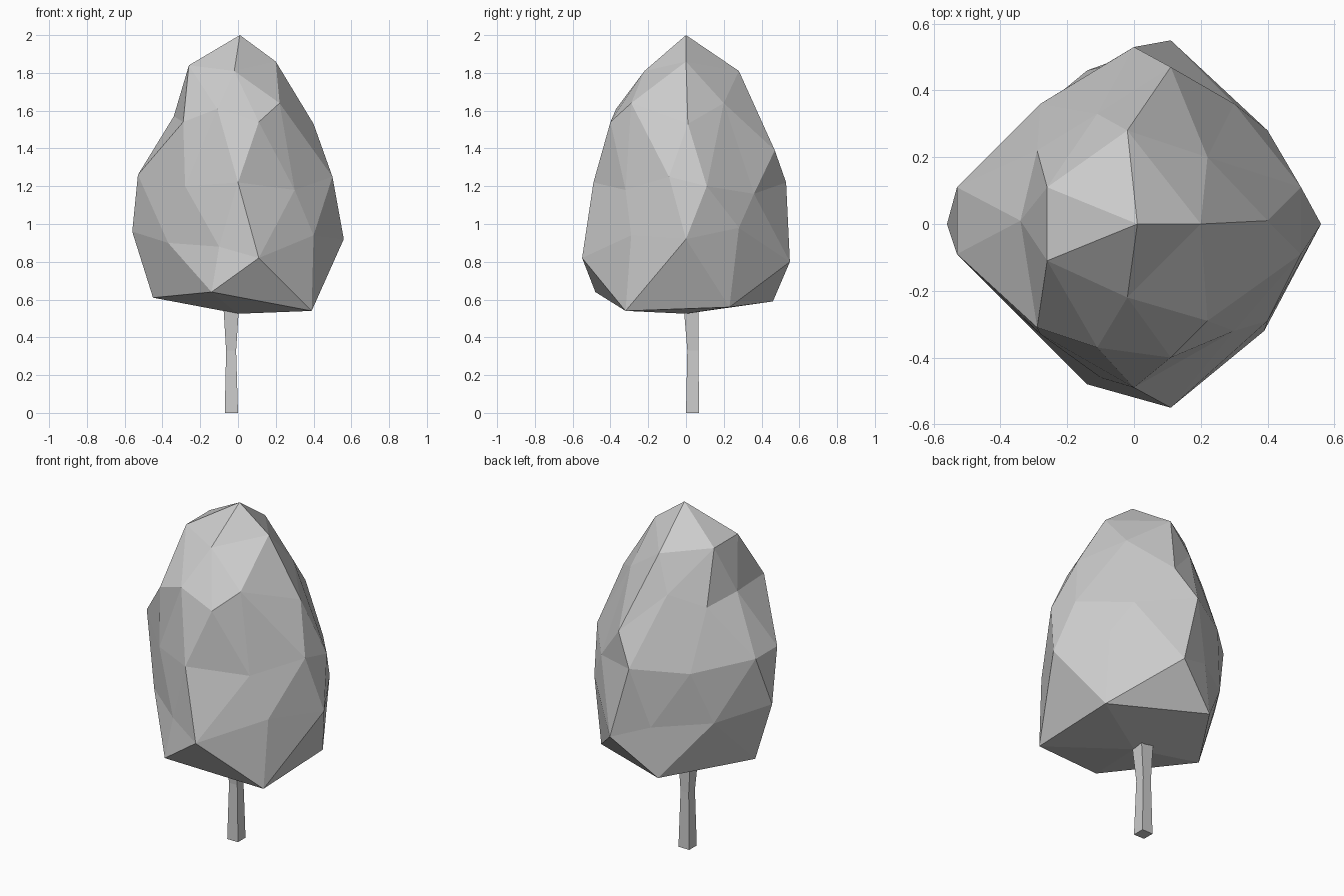
import bpy, bmesh, math


def finish(name, bm):
    bmesh.ops.recalc_face_normals(bm, faces=bm.faces)
    mesh = bpy.data.meshes.new(name)
    bm.to_mesh(mesh)
    bm.free()
    bpy.context.collection.objects.link(bpy.data.objects.new(name, mesh))


# Crown rings, top to bottom, each going from +x round to -x:
# (x, y, z) is one point, (x, front y, front z, back y, back z) is a pair
CROWN = [
    (0.01, 0, 2.0),
    (0.20, 0, 1.86), (-0.02, -0.22, 1.81, 0.28, 1.81), (-0.26, -0.11, 1.84, 0.11, 1.84),
    (0.22, -0.29, 1.64, 0.20, 1.64), (-0.11, -0.37, 1.61, 0.33, 1.61), (-0.34, 0.01, 1.57),
    (0.40, 0.01, 1.53), (0.11, -0.40, 1.54, 0.47, 1.39), (-0.29, -0.31, 1.54, 0.22, 1.54),
    (0.50, -0.09, 1.25, 0.11, 1.20), (0.30, -0.32, 1.18, 0.36, 1.16),
    (0.00, -0.49, 1.22, 0.53, 1.22), (-0.28, -0.33, 1.20, 0.36, 1.20),
    (-0.53, -0.09, 1.26, 0.11, 1.26),
    (0.40, -0.29, 0.94, 0.28, 0.98), (-0.10, -0.46, 0.88, 0.47, 0.88), (-0.56, 0, 0.96),
    (0.56, 0, 0.92), (0.11, -0.55, 0.82, 0.55, 0.80), (-0.37, -0.25, 0.90, 0.27, 0.90),
    (0.39, -0.32, 0.54, 0.23, 0.56), (-0.14, -0.48, 0.64, 0.46, 0.59), (-0.45, 0, 0.61),
    (0, 0, 0.525),
]
points = []
for row in CROWN:
    points.append(row[:3])
    if len(row) == 5:
        points.append((row[0], row[3], row[4]))


def ring_order(v):
    x, y, z = v.co
    polar = abs(math.atan2(y, x)) if math.hypot(x, y) > 0.01 else 0
    return (round(-z, 2), round(polar, 2), round(y, 2))


# Crown: icosphere pushed into an uneven egg shape
bm = bmesh.new()
bmesh.ops.create_icosphere(bm, subdivisions=2, radius=1)
for v, p in zip(sorted(bm.verts, key=ring_order), points):
    v.co = p
finish("crown", bm)

# Trunk: square column, pinched in the middle; (x0, x1, y0, y1, z)
TRUNK = [(-0.07, 0, 0, 0.07, 0), (-0.063, -0.01, 0.007, 0.065, 0.33),
         (-0.077, 0.005, -0.012, 0.067, 0.56)]
bm = bmesh.new()
rings = [[bm.verts.new((x, y, z)) for x, y in ((x0, y0), (x1, y0), (x1, y1), (x0, y1))]
         for x0, x1, y0, y1, z in TRUNK]
for low, high in zip(rings, rings[1:]):
    for i in range(4):
        j = (i + 1) % 4
        bm.faces.new((low[i], low[j], high[j], high[i]))
bm.faces.new(rings[0][::-1])
bm.faces.new(rings[-1])
finish("trunk", bm)
